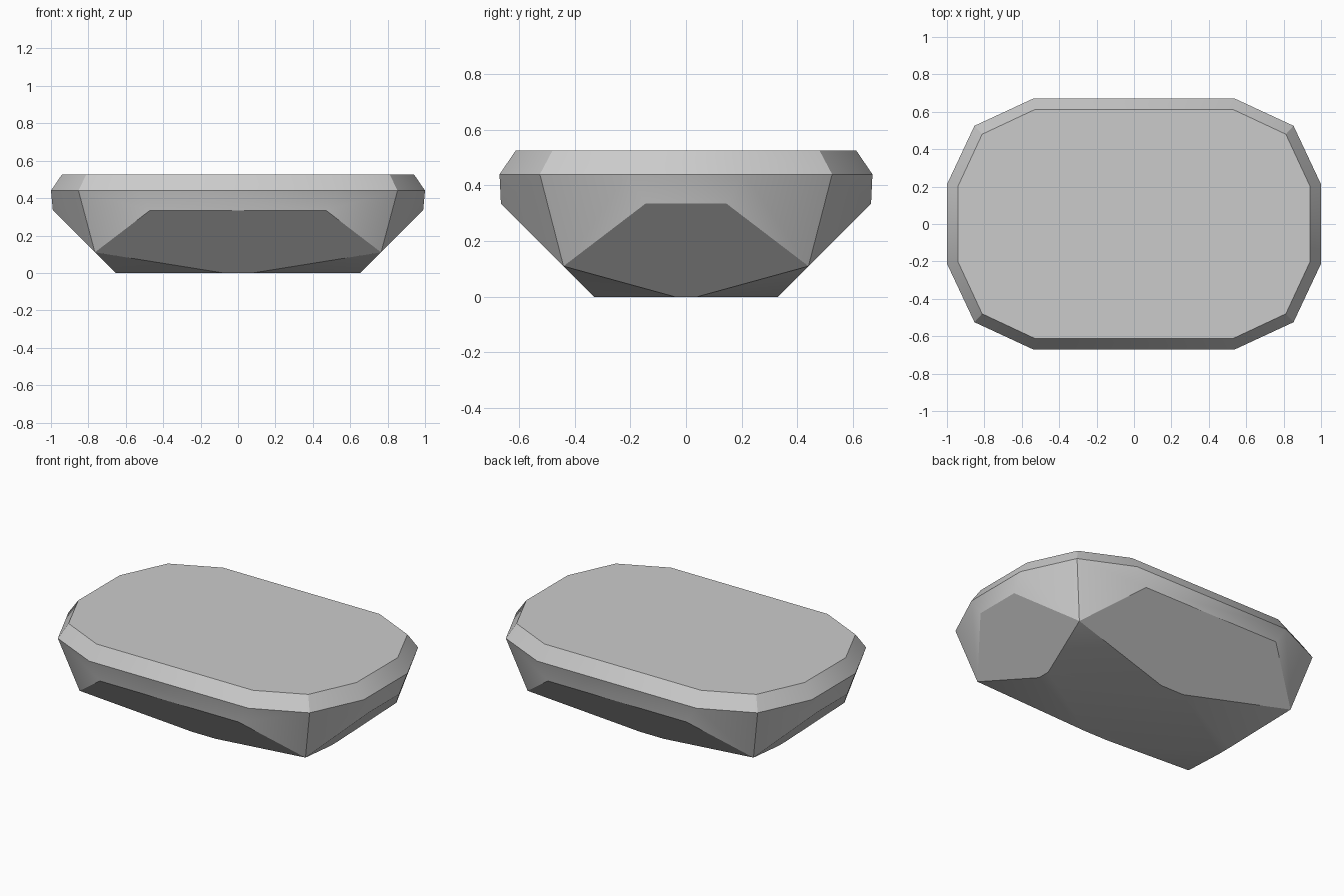
import bpy
import bmesh
import math

cube = bpy.data.objects.get("Cube")
if cube:
    bpy.data.objects.remove(cube, do_unlink=True)

# Corner points of one quarter of the faceted stone
TOP, GIRDLE, SHOULDER, KEEL = 0.525, 0.44, 0.335, 0.11
quarter = [
    (0.53, 0.612, TOP), (0.812, 0.48, TOP), (0.942, 0.2, TOP),             # table
    (0.54, 0.67, GIRDLE), (0.853, 0.525, GIRDLE), (1.0, 0.212, GIRDLE),    # girdle
    (0.47, 0.665, SHOULDER), (0.99, 0.145, SHOULDER),                      # undercut tops
    (0.765, 0.44, KEEL),                                                   # low corner
    (0.08, 0.33, 0), (0.655, 0.04, 0),                                     # base
]

# Mirror the points into all four quarters and wrap them in flat facets
bm = bmesh.new()
for sx in (-1, 1):
    for sy in (-1, 1):
        for x, y, z in quarter:
            bm.verts.new((x * sx, y * sy, z))
bmesh.ops.convex_hull(bm, input=bm.verts)
bmesh.ops.dissolve_limit(bm, angle_limit=math.radians(4),
                         verts=bm.verts, edges=bm.edges)
bmesh.ops.recalc_face_normals(bm, faces=bm.faces)

mesh = bpy.data.meshes.new("faceted_stone")
bm.to_mesh(mesh)
bm.free()
stone = bpy.data.objects.new("faceted_stone", mesh)
bpy.context.collection.objects.link(stone)

# Plain grey stone
grey = bpy.data.materials.new("stone_grey")
grey.use_nodes = True
colour = (0.6, 0.6, 0.6, 1)
grey.diffuse_color = colour
grey.node_tree.nodes["Principled BSDF"].inputs["Base Color"].default_value = colour
mesh.materials.append(grey)

# Soft shading across shallow facet joins, crisp elsewhere
bpy.ops.object.select_all(action="DESELECT")
stone.select_set(True)
bpy.context.view_layer.objects.active = stone
bpy.ops.object.shade_smooth_by_angle(angle=math.radians(30))
